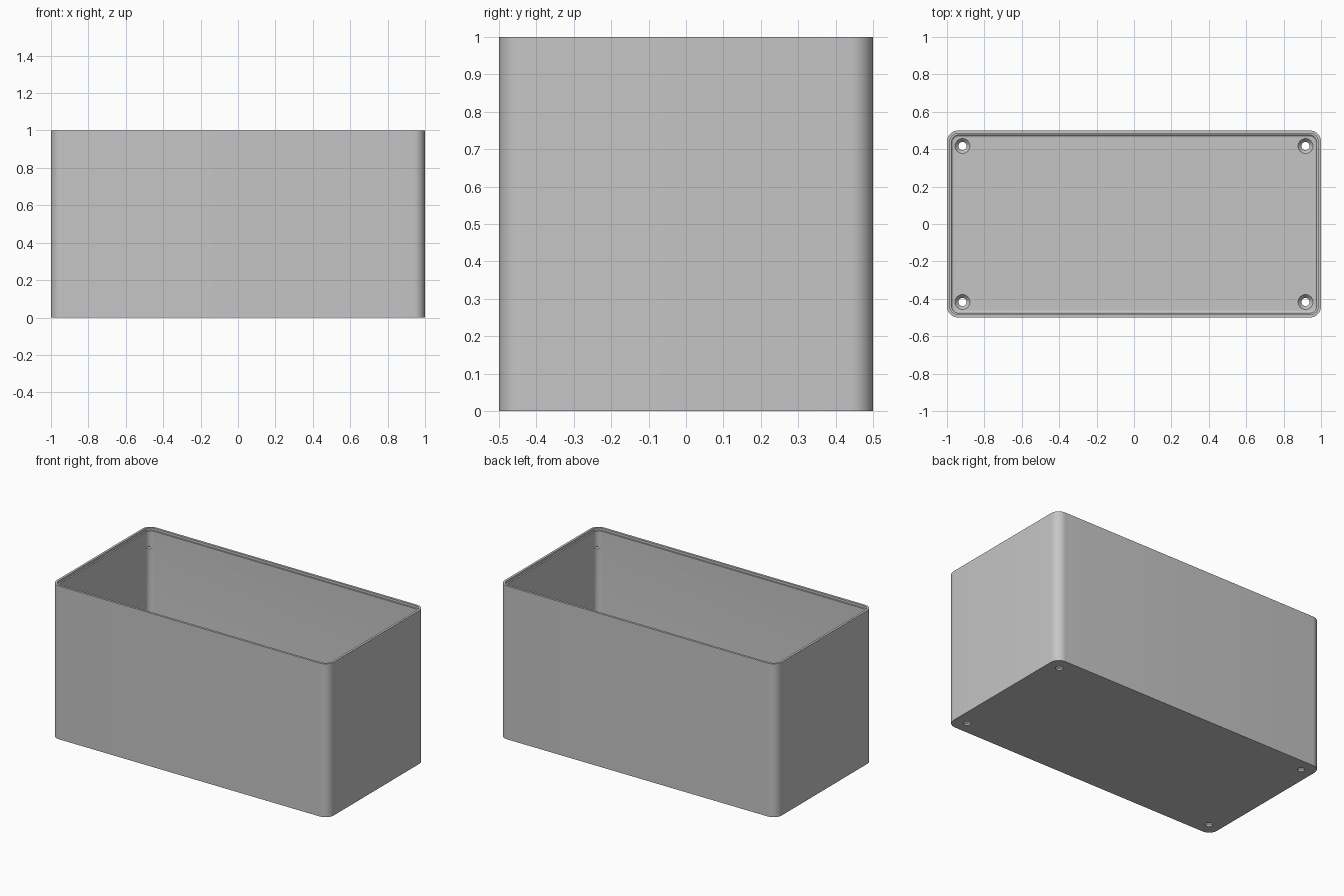
import bpy
import bmesh
from math import sin, cos, pi, radians
from mathutils import Matrix, Vector

if "Cube" in bpy.data.objects:
    bpy.data.objects.remove(bpy.data.objects["Cube"])

HALF_X, HALF_Y, HEIGHT, CORNER = 1.0, 0.5, 1.0, 0.06
WALL, FLOOR, FILLET = 0.025, 0.03, 0.012
ARC_STEPS = 10

grey = bpy.data.materials.new("plain grey")
grey.use_nodes = True
grey.diffuse_color = (0.56, 0.56, 0.56, 1)
grey.node_tree.nodes["Principled BSDF"].inputs["Base Color"].default_value = grey.diffuse_color


def rounded_rectangle(inset, z):
    """Outline of the box, moved inward by inset, at height z."""
    radius = CORNER - inset
    points = []
    for quarter, (sx, sy) in enumerate([(1, 1), (-1, 1), (-1, -1), (1, -1)]):
        for i in range(ARC_STEPS + 1):
            a = (quarter + i / ARC_STEPS) * pi / 2
            points.append((sx * (HALF_X - CORNER) + radius * cos(a),
                           sy * (HALF_Y - CORNER) + radius * sin(a), z))
    return points


def circle(x, y, radius, z, sides=32):
    return [(x + radius * cos(2 * pi * i / sides),
             y + radius * sin(2 * pi * i / sides), z) for i in range(sides)]


def loft(bm, outlines):
    """Skin a row of outlines and cap both ends."""
    rings = [[bm.verts.new(p) for p in outline] for outline in outlines]
    for low, high in zip(rings, rings[1:]):
        for i in range(len(low)):
            j = (i + 1) % len(low)
            bm.faces.new((low[i], low[j], high[j], high[i]))
    bm.faces.new(rings[0][::-1])
    bm.faces.new(rings[-1])


def make_object(name, bm):
    bmesh.ops.recalc_face_normals(bm, faces=bm.faces)
    mesh = bpy.data.meshes.new(name)
    bm.to_mesh(mesh)
    bm.free()
    mesh.materials.append(grey)
    obj = bpy.data.objects.new(name, mesh)
    bpy.context.collection.objects.link(obj)
    return obj


# Box body: outer wall, stepped rim, inner wall, filleted floor
profile = [(0, 0), (0, HEIGHT), (0.015, HEIGHT), (0.015, HEIGHT - 0.015),
           (WALL, HEIGHT - 0.015)]
for i in range(6):
    a = i / 5 * pi / 2
    profile.append((WALL + FILLET * (1 - cos(a)), FLOOR + FILLET * (1 - sin(a))))
bm = bmesh.new()
loft(bm, [rounded_rectangle(inset, z) for inset, z in profile])
box = make_object("open_box", bm)

# Cutter: countersunk screw holes in the floor, small dimples in the wall corners
bm = bmesh.new()
for sx in (-1, 1):
    for sy in (-1, 1):
        hole = [(0.022, -0.05), (0.022, 0.01), (0.04, FLOOR), (0.04, 0.05)]
        loft(bm, [circle(sx * 0.917, sy * 0.417, r, z) for r, z in hole])
        reach = (CORNER - WALL) * cos(pi / 4)
        spot = Vector((sx * (HALF_X - CORNER + reach),
                       sy * (HALF_Y - CORNER + reach), 0.875))
        bmesh.ops.create_uvsphere(
            bm, u_segments=16, v_segments=8, radius=1,
            matrix=Matrix.Translation(spot)
            @ Matrix.Rotation(sx * sy * pi / 4, 4, 'Z')
            @ Matrix.Diagonal((0.009, 0.015, 0.007, 1)))
cutter = make_object("hole_cutter", bm)
cutter.hide_render = True

cut = box.modifiers.new("holes", 'BOOLEAN')
cut.operation = 'DIFFERENCE'
cut.solver = 'EXACT'
cut.object = cutter

bpy.ops.object.select_all(action='DESELECT')
box.select_set(True)
bpy.context.view_layer.objects.active = box
bpy.ops.object.modifier_apply(modifier=cut.name)
bpy.data.objects.remove(cutter)
bpy.ops.object.shade_smooth_by_angle(angle=radians(30))
